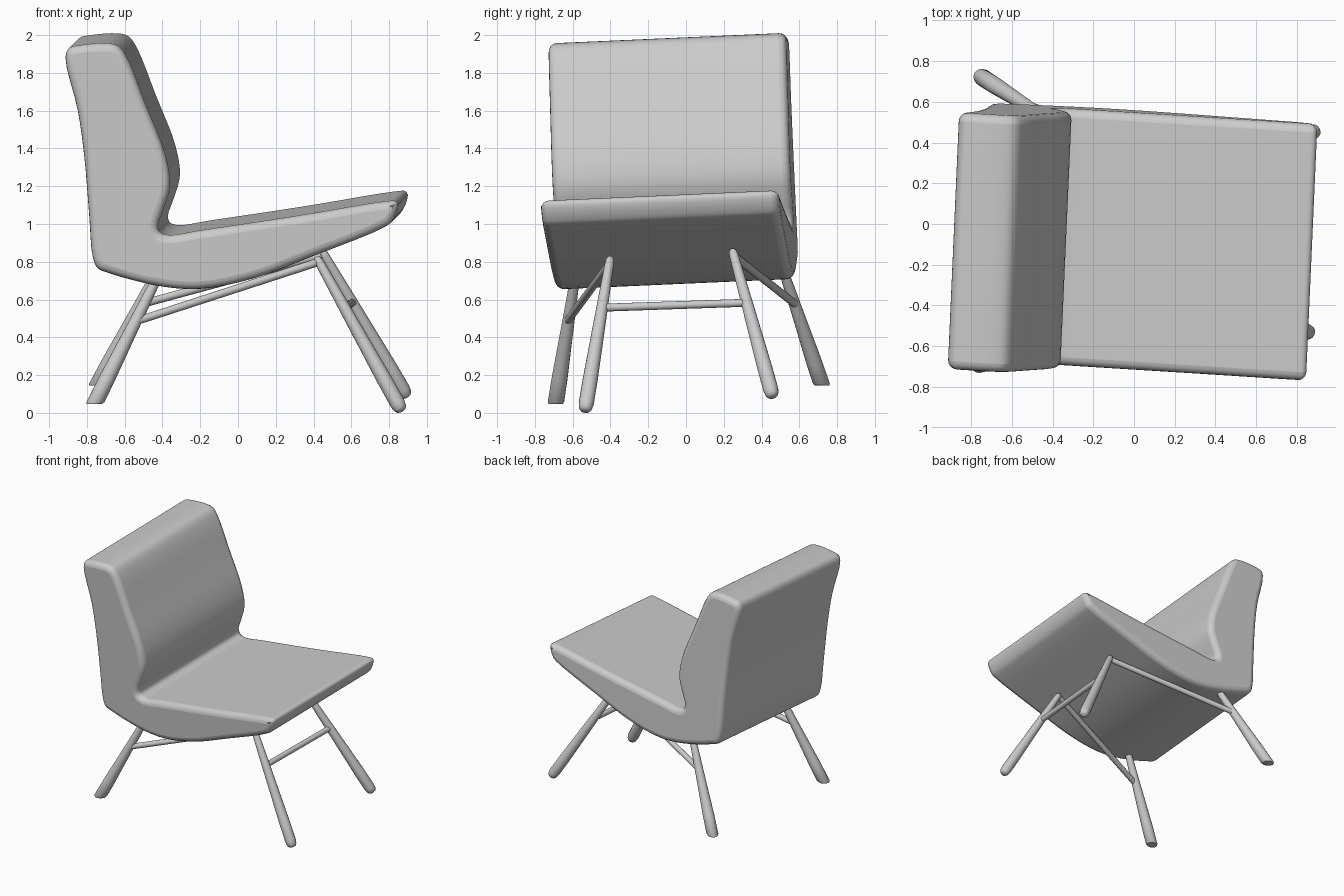
import bpy, bmesh, math
from mathutils import Vector

if "Cube" in bpy.data.objects:
    bpy.data.objects.remove(bpy.data.objects["Cube"], do_unlink=True)

grey = bpy.data.materials.new("plain grey")
grey.use_nodes = True
colour = (0.6, 0.6, 0.6, 1)
grey.diffuse_color = colour
grey.node_tree.nodes["Principled BSDF"].inputs["Base Color"].default_value = colour


def finish(name, bm, angle):
    bmesh.ops.recalc_face_normals(bm, faces=bm.faces)
    mesh = bpy.data.meshes.new(name)
    bm.to_mesh(mesh)
    bm.free()
    mesh.materials.append(grey)
    obj = bpy.data.objects.new(name, mesh)
    bpy.context.collection.objects.link(obj)
    bpy.ops.object.select_all(action="DESELECT")
    obj.select_set(True)
    bpy.context.view_layer.objects.active = obj
    bpy.ops.object.shade_smooth_by_angle(angle=math.radians(angle))
    return obj


def closed_spline(points, steps):
    """Centripetal Catmull-Rom loop through 2D points."""
    pts = [Vector(p) for p in points]
    n, out = len(pts), []
    for i in range(n):
        p0, p1, p2, p3 = (pts[(i + k) % n] for k in (-1, 0, 1, 2))
        d0, d1, d2 = ((b - a).length ** 0.5 for a, b in ((p0, p1), (p1, p2), (p2, p3)))
        m1 = d1 * ((p1 - p0) / d0 - (p2 - p0) / (d0 + d1) + (p2 - p1) / d1)
        m2 = d1 * ((p2 - p1) / d1 - (p3 - p1) / (d1 + d2) + (p3 - p2) / d2)
        for s in range(steps):
            t = s / steps
            out.append(p1 * (2*t**3 - 3*t**2 + 1) + m1 * (t**3 - 2*t**2 + t)
                       + p2 * (3*t**2 - 2*t**3) + m2 * (t**3 - t**2))
    return out


# Upholstered seat and back: one side profile swept along the leaning width axis
profile = [(-0.915, 1.88), (-0.895, 1.93), (-0.84, 1.945), (-0.69, 1.955),
           (-0.635, 1.94), (-0.59, 1.88), (-0.49, 1.63), (-0.385, 1.36),
           (-0.362, 1.2), (-0.395, 1.08), (-0.425, 0.99), (-0.415, 0.955),
           (-0.37, 0.94), (-0.2, 0.965), (0.3, 1.04), (0.79, 1.12),
           (0.83, 1.12), (0.845, 1.1), (0.815, 1.015), (0.78, 0.985),
           (0.4, 0.83), (0.08, 0.71), (-0.2, 0.655), (-0.42, 0.67),
           (-0.69, 0.74), (-0.745, 0.765), (-0.77, 0.82), (-0.79, 1.05),
           (-0.815, 1.35), (-0.85, 1.6)]
bm = bmesh.new()
rims = []
for side in (-1, 1):
    ring = []
    for x, z in closed_spline(profile, 4):
        cx, cz = x + 0.028, z + 0.028
        y = -0.035 - 0.055 * cx - 0.05 * cz + 0.63 * side
        ring.append(bm.verts.new((cx + 0.028 * side, y, cz + 0.028 * side)))
    rims.append(ring)
    bm.faces.new(ring)
count = len(rims[0])
for i in range(count):
    j = (i + 1) % count
    bm.faces.new((rims[0][i], rims[0][j], rims[1][j], rims[1][i]))
shell = finish("seat_and_back", bm, 45)
bevel = shell.modifiers.new("soft rim", "BEVEL")
bevel.width = 0.042
bevel.segments = 4
bevel.limit_method = "ANGLE"
bevel.angle_limit = math.radians(60)
bevel.use_clamp_overlap = False


def rod(name, start, end, stations, level_foot=False, sides=16):
    """Round rod with (fraction, radius) stations; the end can be cut level."""
    a, b = Vector(start), Vector(end)
    axis = (b - a).normalized()
    u = axis.cross(Vector((0, 1, 0))).normalized()
    v = axis.cross(u)
    bm = bmesh.new()
    rings = []
    for t, r in stations:
        ring = []
        for k in range(sides):
            ang = math.tau * k / sides
            p = a.lerp(b, t) + r * (u * math.cos(ang) + v * math.sin(ang))
            if level_foot and t > 0.9:
                p += axis * ((a.lerp(b, t).z - p.z) / axis.z)
            ring.append(bm.verts.new(p))
        rings.append(ring)
    for lower, upper in zip(rings, rings[1:]):
        for k in range(sides):
            j = (k + 1) % sides
            bm.faces.new((lower[k], lower[j], upper[j], upper[k]))
    bm.faces.new(rings[0])
    bm.faces.new(rings[-1])
    finish(name, bm, 40)


round_foot = [(0, 0.012), (0.015, 0.021), (0.04, 0.024), (0.35, 0.031), (0.8, 0.04),
              (0.95, 0.04), (0.98, 0.035), (0.995, 0.025), (1, 0.012)]
flat_foot = [(0, 0.025), (0.4, 0.033), (0.8, 0.042), (0.985, 0.043), (1, 0.037)]
bar = [(0, 0.021), (1, 0.021)]

# Splayed legs, thicker toward the feet
rod("front_right_leg", (0.415, -0.4, 0.825), (0.868, -0.535, 0.008), round_foot)
rod("front_left_leg", (0.44, 0.245, 0.865), (0.895, 0.46, 0.083), round_foot)
rod("back_right_leg", (-0.42, -0.585, 0.73), (-0.76, -0.69, 0.047), flat_foot, True)
rod("back_left_leg", (-0.415, 0.51, 0.77), (-0.745, 0.72, 0.145), flat_foot, True)

# Side rails and the cross bar between the front legs
rod("right_rail", (0.415, -0.4, 0.795), (-0.525, -0.625, 0.49), bar)
rod("left_rail", (0.445, 0.25, 0.835), (-0.515, 0.58, 0.575), bar)
rod("front_crossbar", (0.56, -0.44, 0.557), (0.605, 0.325, 0.583), bar)
